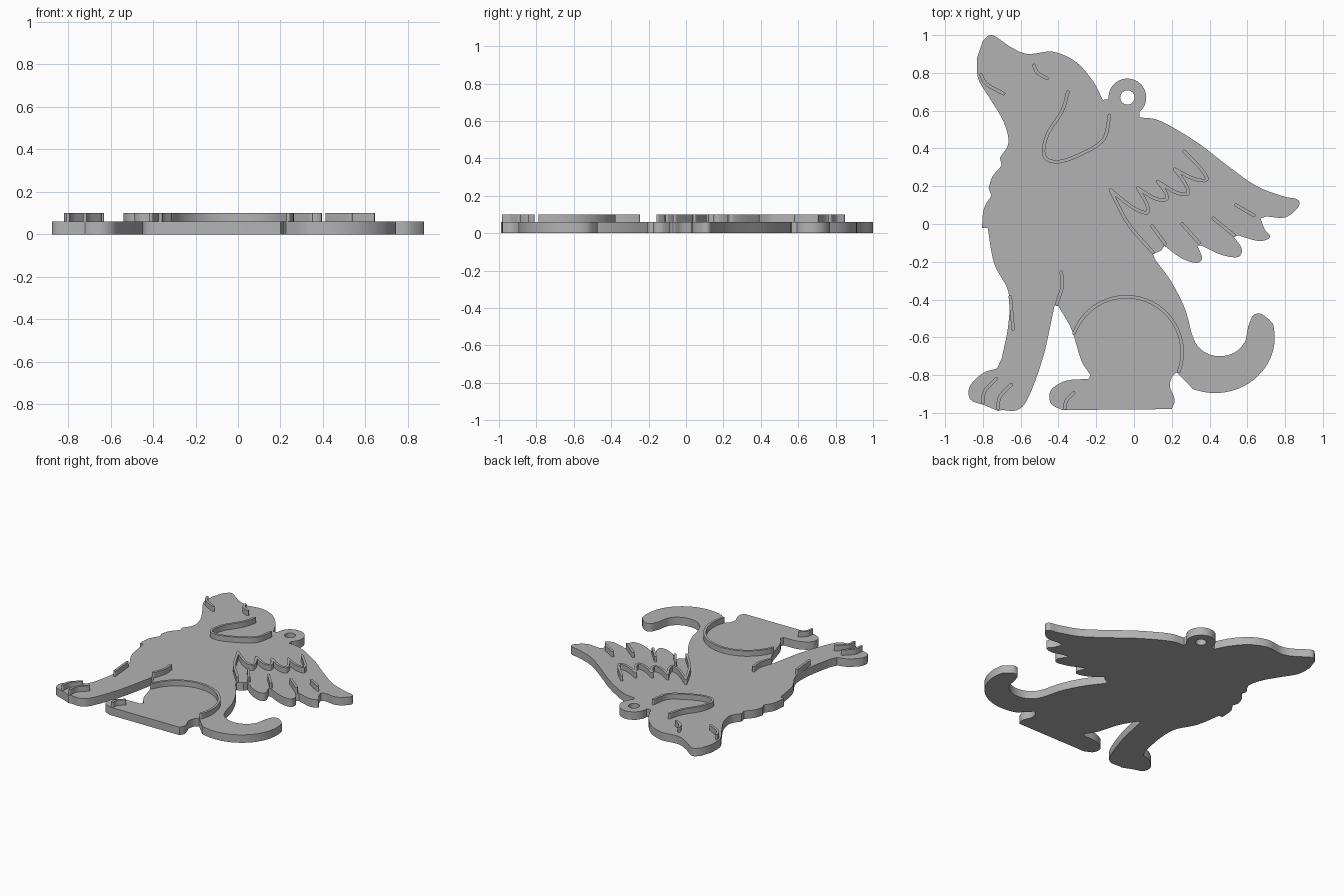
import bpy
import bmesh
from math import atan2, cos, pi, radians, sin
from mathutils import Vector

BASE_TOP = .06
RIDGE_TOP = .1
RIDGE_HALF_WIDTH = .009

cube = bpy.data.objects.get("Cube")
if cube:
    bpy.data.objects.remove(cube, do_unlink=True)

grey = bpy.data.materials.new("plain grey")
grey.use_nodes = True
colour = (.45, .45, .45, 1)
grey.diffuse_color = colour
grey.node_tree.nodes["Principled BSDF"].inputs["Base Color"].default_value = colour


def smooth(*points, steps=6):
    """Pass a Catmull-Rom curve through the points."""
    pts = [Vector(p) for p in points]
    padded = [pts[0] * 2 - pts[1]] + pts + [pts[-1] * 2 - pts[-2]]
    result = []
    for a, b, c, d in zip(padded, padded[1:], padded[2:], padded[3:]):
        for i in range(steps):
            t = i / steps
            result.append((b * 2 + (c - a) * t
                           + (a * 2 - b * 5 + c * 4 - d) * t ** 2
                           + (b * 3 - a - c * 3 + d) * t ** 3) / 2)
    return result + [pts[-1]]


def arc(centre, width, height, start, end, count=24):
    """Points along an elliptical arc, angles in degrees."""
    angles = [radians(start + (end - start) * i / count) for i in range(count + 1)]
    return [Vector(centre) + Vector((width * cos(a), height * sin(a))) for a in angles]


def slab(name, loops, bottom, top):
    """Fill closed outlines (later ones are holes) and raise them."""
    bm = bmesh.new()
    edges = []
    for loop in loops:
        verts = [bm.verts.new((p.x, p.y, bottom)) for p in loop]
        edges += [bm.edges.new((verts[i - 1], verts[i])) for i in range(len(verts))]
    bmesh.ops.triangle_fill(bm, edges=edges, use_beauty=True, use_dissolve=False)
    raised = bmesh.ops.extrude_face_region(bm, geom=bm.faces[:])["geom"]
    bmesh.ops.translate(bm, vec=(0, 0, top - bottom),
                        verts=[g for g in raised if isinstance(g, bmesh.types.BMVert)])
    bmesh.ops.recalc_face_normals(bm, faces=bm.faces[:])
    mesh = bpy.data.meshes.new(name)
    bm.to_mesh(mesh)
    bm.free()
    mesh.materials.append(grey)
    part = bpy.data.objects.new(name, mesh)
    bpy.context.collection.objects.link(part)
    parts.append(part)


def ridge(name, path):
    """A raised line of even width with rounded ends."""
    left, right = [], []
    for i, p in enumerate(path):
        along = (path[min(i + 1, len(path) - 1)] - path[max(i - 1, 0)]).normalized()
        side = Vector((-along.y, along.x)) * RIDGE_HALF_WIDTH
        left.append(p + side)
        right.append(p - side)

    def cap(centre, rim):
        start = atan2(rim.y - centre.y, rim.x - centre.x) * 180 / pi
        return arc(centre, RIDGE_HALF_WIDTH, RIDGE_HALF_WIDTH, start, start - 180, 6)[1:-1]

    outline = left + cap(path[-1], left[-1]) + right[::-1] + cap(path[0], right[0])
    slab(name, [outline], BASE_TOP, RIDGE_TOP)


def scallop(start, belly, end):
    """A feather tip that sags to a rounded belly and hooks back."""
    start, belly, end = Vector(start), Vector(belly), Vector(end)
    return smooth(start, start.lerp(belly, .65) + Vector((-.008, -.015)), belly,
                  end.lerp(belly, .6) + Vector((.015, 0)), end)


parts = []

# Silhouette, clockwise: smooth runs that meet at corners
ring_centre = (-.035, .67)
head = smooth((-.8, .97), (-.75, 1), (-.65, .935), (-.56, .9), (-.43, .912),
              (-.31, .86), (-.22, .76), (-.165, .657))
hanging_ring = arc(ring_centre, .1, .1, 185, -50)
wing = smooth((.03, .565), (.14, .545), (.33, .435), (.5, .305), (.65, .2),
              (.79, .147), (.865, .13), (.87, .09), (.8, .035), (.7, .04))
outer_feather = smooth((.67, .03), (.69, -.025), (.72, -.07), (.66, -.09), (.55, -.06))
middle_feather = smooth((.53, -.07), (.57, -.13), (.55, -.175), (.46, -.162), (.36, -.115))
inner_feather = smooth((.335, -.115), (.36, -.18), (.33, -.206), (.25, -.18), (.16, -.115))
back = smooth((.145, -.14), (.1, -.16)) + smooth(
    (.11, -.185), (.2, -.31), (.27, -.45), (.305, -.58))
tail = (arc((.455, -.57), .145, .13, 200, 340)
        + smooth((.605, -.54), (.63, -.485), (.67, -.475), (.715, -.505))
        + arc((.43, -.6), .315, .295, 14, -112))
heel = smooth((.25, -.81), (.225, -.785)) + smooth(
    (.2, -.81), (.19, -.86), (.215, -.93), (.2, -.98))
hind_paw = smooth((-.38, -.985), (-.44, -.95), (-.44, -.88), (-.36, -.83), (-.24, -.82))
belly = smooth((-.23, -.8), (-.28, -.72), (-.33, -.56), (-.4, -.435))
front_leg = smooth((-.42, -.43), (-.48, -.7), (-.56, -.92), (-.62, -.985), (-.7, -.985))
front_paw = smooth((-.72, -.99), (-.79, -.96), (-.865, -.93), (-.87, -.86),
                   (-.8, -.79), (-.725, -.765))
chest = smooth((-.7, -.71), (-.665, -.53), (-.665, -.36), (-.74, -.21), (-.775, -.02))
chest_tufts = (smooth((-.805, -.02), (-.795, .08), (-.755, .15))
               + smooth((-.77, .19), (-.75, .25), (-.7, .31)))
throat = smooth((-.71, .35), (-.665, .43), (-.69, .54), (-.76, .66), (-.825, .77),
                (-.83, .88))
silhouette = (head + hanging_ring + wing + outer_feather + middle_feather + inner_feather
              + back + tail + heel + hind_paw + belly + front_leg + front_paw + chest
              + chest_tufts + throat)
ring_hole = arc(ring_centre, .038, .038, 0, 345, 23)
slab("body_plate", [silhouette, ring_hole], 0, BASE_TOP)

# Raised lines of the head
ridge("mouth_line", smooth((-.81, .79), (-.78, .74), (-.69, .69)))
ridge("closed_eye", smooth((-.53, .84), (-.51, .8), (-.46, .77)))
ridge("ear_line", smooth((-.35, .7), (-.38, .6), (-.46, .47), (-.475, .36), (-.4, .33),
                         (-.27, .375), (-.16, .45), (-.13, .575)))

# Raised lines of the legs and toes
ridge("shoulder_line", smooth((-.385, -.255), (-.38, -.33), (-.41, -.425)))
ridge("leg_line", smooth((-.655, -.385), (-.64, -.555)))
ridge("haunch_line", arc((-.04, -.68), .295, .295, 160, -20, 32))
for name, heel_end, size in (("outer_toe_line", (-.8, -.945), 1),
                             ("inner_toe_line", (-.72, -.975), 1),
                             ("hind_toe_line", (-.365, -.975), .65)):
    foot = Vector(heel_end)
    ridge(name, smooth(foot, foot + Vector((.01, .06)) * size,
                       foot + Vector((.07, .125)) * size))

# Raised lines of the wing
ridge("wing_front_line", smooth((.1, -.15), (-.03, 0), (-.125, .18)))
joints = [(-.125, .18), (.02, .19), (.125, .225), (.215, .29), (.265, .385)]
bellies = [(.07, .06), (.17, .13), (.285, .16), (.385, .235)]
for i, low_point in enumerate(bellies):
    ridge(f"wing_scallop_{i}", scallop(joints[i], low_point, joints[i + 1]))
quills = [((.095, -.01), (.165, -.105)), ((.255, 0), (.345, -.1)),
          ((.42, .03), (.53, -.06)), ((.54, .1), (.635, .045))]
for i, ends in enumerate(quills):
    ridge(f"feather_line_{i}", smooth(*ends))

# Smooth walls, sharp rims
bpy.ops.object.select_all(action="DESELECT")
for part in parts:
    part.select_set(True)
bpy.context.view_layer.objects.active = parts[0]
bpy.ops.object.shade_smooth_by_angle(angle=radians(35))
